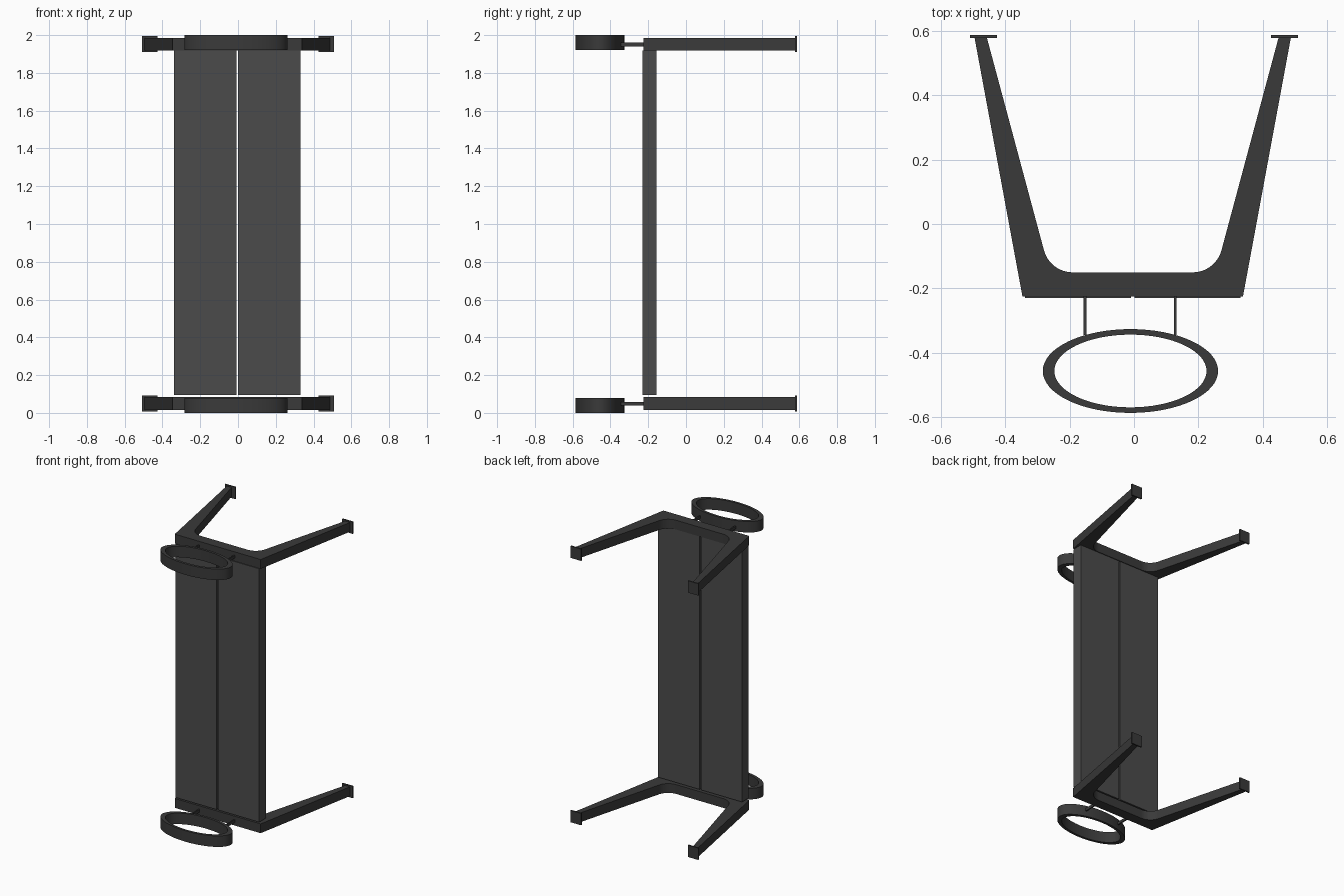
import bpy, bmesh, math
from mathutils import Vector

if "Cube" in bpy.data.objects:
    bpy.data.objects.remove(bpy.data.objects["Cube"])


def material(name, color):
    m = bpy.data.materials.new(name)
    m.diffuse_color = color
    m.use_nodes = True
    m.node_tree.nodes["Principled BSDF"].inputs["Base Color"].default_value = m.diffuse_color
    return m


DARK = material("dark_metal", (0.042, 0.042, 0.042, 1))
GLASS = material("tinted_panel", (0.07, 0.07, 0.07, 0.7))
CX = -0.004   # mid line of the bracket


def finish(name, bm, mat):
    bmesh.ops.recalc_face_normals(bm, faces=bm.faces)
    me = bpy.data.meshes.new(name)
    bm.to_mesh(me)
    bm.free()
    me.materials.append(mat)
    ob = bpy.data.objects.new(name, me)
    bpy.context.collection.objects.link(ob)
    return ob


def box(name, lo, hi, mat):
    bm = bmesh.new()
    bmesh.ops.create_cube(bm, size=1)
    for v in bm.verts:
        v.co = Vector([(lo[i] + hi[i]) / 2 + v.co[i] * (hi[i] - lo[i]) for i in range(3)])
    return finish(name, bm, mat)


def bracket(name, z0, z1):
    # half outline of the splayed U, with a rounded inner corner
    a, corner, tip = Vector((0.186, -0.15)), Vector((0.257, -0.15)), Vector((0.453, 0.58))
    b = corner + (tip - corner).normalized() * (corner - a).length
    half_turn = (math.pi - (a - corner).angle(b - corner)) / 2
    radius = (corner - a).length / math.tan(half_turn)
    center = a + Vector((0, radius))
    arc = []
    for i in range(13):
        t = -math.pi / 2 + 2 * half_turn * i / 12
        arc.append(center + radius * Vector((math.cos(t), math.sin(t))))
    half = [Vector((0.342, -0.225)), Vector((0.491, 0.58)), tip] + arc[::-1]
    outline = half + [Vector((-p.x, p.y)) for p in reversed(half)]
    bm = bmesh.new()
    face = bm.faces.new([bm.verts.new((p.x + CX, p.y, z0)) for p in outline])
    new = bmesh.ops.extrude_face_region(bm, geom=[face])["geom"]
    bmesh.ops.translate(bm, vec=(0, 0, z1 - z0),
                        verts=[g for g in new if isinstance(g, bmesh.types.BMVert)])
    return finish(name, bm, DARK)


def ring(name, z0, z1, n=64):
    # oval band spun from a rectangular section
    bm = bmesh.new()
    section = [(1, z0), (1, z1), (0.868, z1), (0.868, z0)]
    loops = []
    for i in range(n):
        t = 2 * math.pi * i / n
        loops.append([bm.verts.new((-0.011 + 0.272 * s * math.cos(t),
                                    -0.456 + 0.13 * s * math.sin(t), z)) for s, z in section])
    for i in range(n):
        p, q = loops[i], loops[(i + 1) % n]
        for j in range(4):
            k = (j + 1) % 4
            bm.faces.new((p[j], q[j], q[k], p[k]))
    ob = finish(name, bm, DARK)
    bpy.ops.object.select_all(action='DESELECT')
    bpy.context.view_layer.objects.active = ob
    ob.select_set(True)
    bpy.ops.object.shade_smooth_by_angle()


# upper and lower bracket assemblies
for level, dz, ring_z in (("lower", 0, 0), ("upper", 1.903, 1.921)):
    bracket(level + "_bracket", 0.016 + dz, 0.083 + dz)
    ring(level + "_oval_ring", ring_z, ring_z + 0.079)
    for side, s in (("left", -1), ("right", 1)):
        x = s * 0.467
        box(f"{level}_{side}_wall_plate", (x - 0.042, 0.577, 0.007 + dz),
            (x + 0.042, 0.587, 0.092 + dz), DARK)
        x = -0.012 + s * 0.14
        box(f"{level}_{side}_ring_rod", (x - 0.0045, -0.345, 0.038 + dz),
            (x + 0.0045, -0.22, 0.058 + dz), DARK)

# two long panels with a narrow gap
box("left_panel", (-0.338, -0.23, 0.095), (-0.009, -0.155, 1.919), GLASS)
box("right_panel", (0.001, -0.23, 0.095), (0.33, -0.155, 1.919), GLASS)
